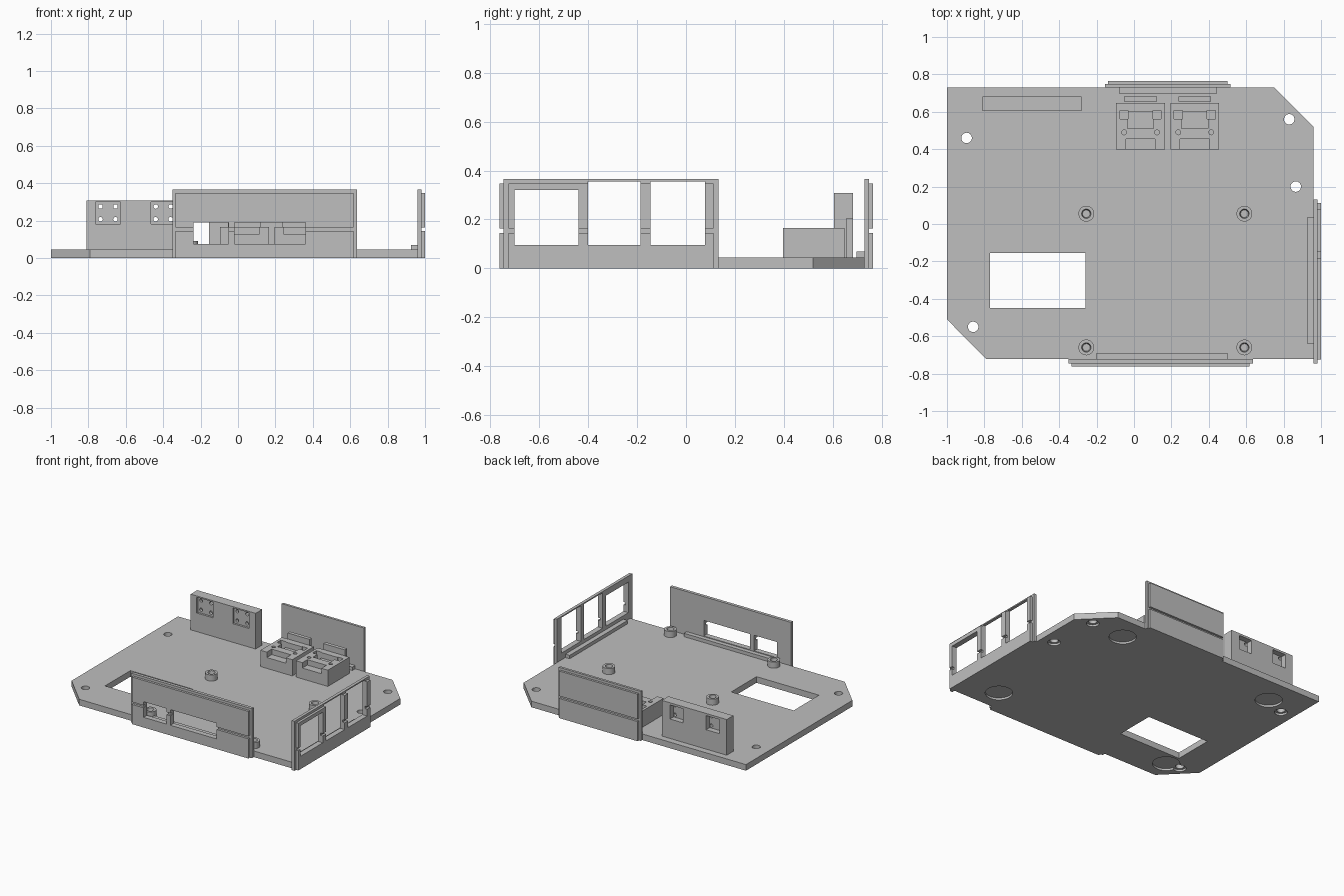
import bpy, bmesh, math
from mathutils import Matrix, Vector

if "Cube" in bpy.data.objects:
    bpy.data.objects.remove(bpy.data.objects["Cube"])

grey = bpy.data.materials.new("plain_grey")
grey.diffuse_color = (0.52, 0.52, 0.52, 1)
grey.use_nodes = True
grey.node_tree.nodes["Principled BSDF"].inputs["Base Color"].default_value = grey.diffuse_color


def finish(name, bm):
    bmesh.ops.recalc_face_normals(bm, faces=bm.faces[:])
    me = bpy.data.meshes.new(name)
    bm.to_mesh(me)
    bm.free()
    me.materials.append(grey)
    ob = bpy.data.objects.new(name, me)
    bpy.context.collection.objects.link(ob)
    return ob


def box(name, x0, x1, y0, y1, z0, z1):
    bm = bmesh.new()
    size = Matrix.Diagonal((x1 - x0, y1 - y0, z1 - z0, 1))
    mid = Matrix.Translation(((x0 + x1) / 2, (y0 + y1) / 2, (z0 + z1) / 2))
    bmesh.ops.create_cube(bm, size=1, matrix=mid @ size)
    return finish(name, bm)


def prism(name, pts, z0, z1):
    bm = bmesh.new()
    face = bm.faces.new([bm.verts.new((x, y, z0)) for x, y in pts])
    new = bmesh.ops.extrude_face_region(bm, geom=[face])["geom"]
    verts = [g for g in new if isinstance(g, bmesh.types.BMVert)]
    bmesh.ops.translate(bm, verts=verts, vec=(0, 0, z1 - z0))
    return finish(name, bm)


def rod(name, centre, r, depth, axis="Z", r2=None):
    bm = bmesh.new()
    rot = Matrix.Rotation(math.pi / 2, 4, "X") if axis == "Y" else Matrix()
    bmesh.ops.create_cone(bm, cap_ends=True, segments=32, radius1=r, radius2=r2 or r,
                          depth=depth, matrix=Matrix.Translation(centre) @ rot)
    return finish(name, bm)


def cut(ob, cutters):
    for c in cutters:
        c.hide_render = True
        mod = ob.modifiers.new("cut", "BOOLEAN")
        mod.operation, mod.solver, mod.object = "DIFFERENCE", "EXACT", c
    bpy.context.view_layer.update()
    ev = ob.evaluated_get(bpy.context.evaluated_depsgraph_get())
    me = bpy.data.meshes.new_from_object(ev)
    ob.modifiers.clear()
    ob.data = me
    for c in cutters:
        bpy.data.objects.remove(c)


def smooth(ob):
    bpy.ops.object.select_all(action="DESELECT")
    ob.select_set(True)
    bpy.context.view_layer.objects.active = ob
    bpy.ops.object.shade_smooth_by_angle(angle=math.radians(30))


# Base plate with clipped corners, access window, screw holes and foot recesses
T = 0.045
base = prism("base_plate", [(-1, -0.51), (-0.79, -0.722), (0.96, -0.722), (0.96, 0.52),
                            (0.75, 0.73), (-1, 0.73)], 0, T)
cutters = [box("cut", -0.77, -0.26, -0.45, -0.155, -0.1, 0.2)]
for x, y in [(-0.895, 0.46), (-0.86, -0.55), (0.83, 0.56), (0.865, 0.2)]:
    cutters.append(rod("cut", (x, y, 0), 0.028, 0.3))
    cutters.append(rod("cut", (x, y, 0), 0.043, 0.03))
for x, y in [(0.713, -0.555), (0.56, 0.55), (-0.75, -0.56), (-0.73, 0.53)]:
    cutters.append(rod("cut", (x, y, 0), 0.092, 0.03))
cut(base, cutters)
smooth(base)

# Board standoffs with blind screw holes
for x in (-0.255, 0.59):
    for y in (0.055, -0.66):
        post = rod("standoff", (x, y, 0.065), 0.042, 0.05)
        cut(post, [rod("cut", (x, y, 0.08), 0.02, 0.05, r2=0.027)])
        smooth(post)


# Wall panels: an inner sheet, and an outer skin split by a groove
def panel(name, inner, outer, windows):
    layers = [box(name + "_sheet", *inner, 0, 0.365),
              box(name + "_lower_skin", *outer, 0, 0.145),
              box(name + "_upper_skin", *outer, 0.163, 0.347)]
    for ob in layers:
        if windows:
            cut(ob, [box("cut", *w) for w in windows])


panel("front_panel", (-0.35, 0.635, -0.745, -0.722), (-0.333, 0.618, -0.762, -0.745),
      [(-0.237, -0.05, -1, -0.5, 0.075, 0.19), (-0.018, 0.36, -1, -0.5, 0.075, 0.19)])
panel("back_panel", (-0.155, 0.515, 0.73, 0.748), (-0.14, 0.5, 0.748, 0.764), [])
panel("right_panel", (0.96, 0.982, -0.745, 0.132), (0.982, 1.0, -0.725, 0.113),
      [(0.9, 1.1, -0.7, -0.44, 0.095, 0.32), (0.9, 1.1, -0.4, -0.185, 0.095, 0.356),
       (0.9, 1.1, -0.145, 0.077, 0.095, 0.356)])

# Low ledges behind the panels
box("front_ledge", -0.2, 0.5, -0.722, -0.69, T, 0.07)
box("back_ledge", -0.08, 0.445, 0.697, 0.73, T, 0.07)
box("right_ledge", 0.925, 0.96, -0.64, 0.035, T, 0.07)

# Upright connector block: two pockets from each side, pierced by four holes
block = box("connector_block", -0.81, -0.28, 0.605, 0.682, T, 0.308)
cutters = []
for cx in (-0.695, -0.4):
    cutters.append(box("cut", cx - 0.066, cx + 0.066, 0.55, 0.62, 0.182, 0.298))
    cutters.append(box("cut", cx - 0.054, cx + 0.054, 0.64, 0.75, 0.188, 0.292))
    for dx in (-0.04, 0.04):
        for z in (0.207, 0.275):
            cutters.append(rod("cut", (cx + dx, 0.63, z), 0.012, 0.04, "Y"))
cut(block, cutters)

# Two socket holders with pockets, side notches and pin holes, plus a rear stop
for cx in (0.035, 0.325):
    holder = box("socket_holder", cx - 0.13, cx + 0.13, 0.397, 0.648, T, 0.165)
    cutters = [box("cut", cx - 0.078, cx + 0.078, 0.35, 0.455, 0.125, 0.25),
               box("cut", cx - 0.07, cx + 0.07, 0.51, 0.6, 0.125, 0.25)]
    for s in (-1, 1):
        a, b = sorted((cx + s * 0.066, cx + s * 0.11))
        cutters.append(box("cut", a, b, 0.562, 0.606, 0.105, 0.25))
        cutters.append(rod("cut", (cx + s * 0.088, 0.49, 0.16), 0.013, 0.06))
    cut(holder, cutters)
    box("rear_stop", cx - 0.088, cx + 0.088, 0.655, 0.682, T, 0.205)
